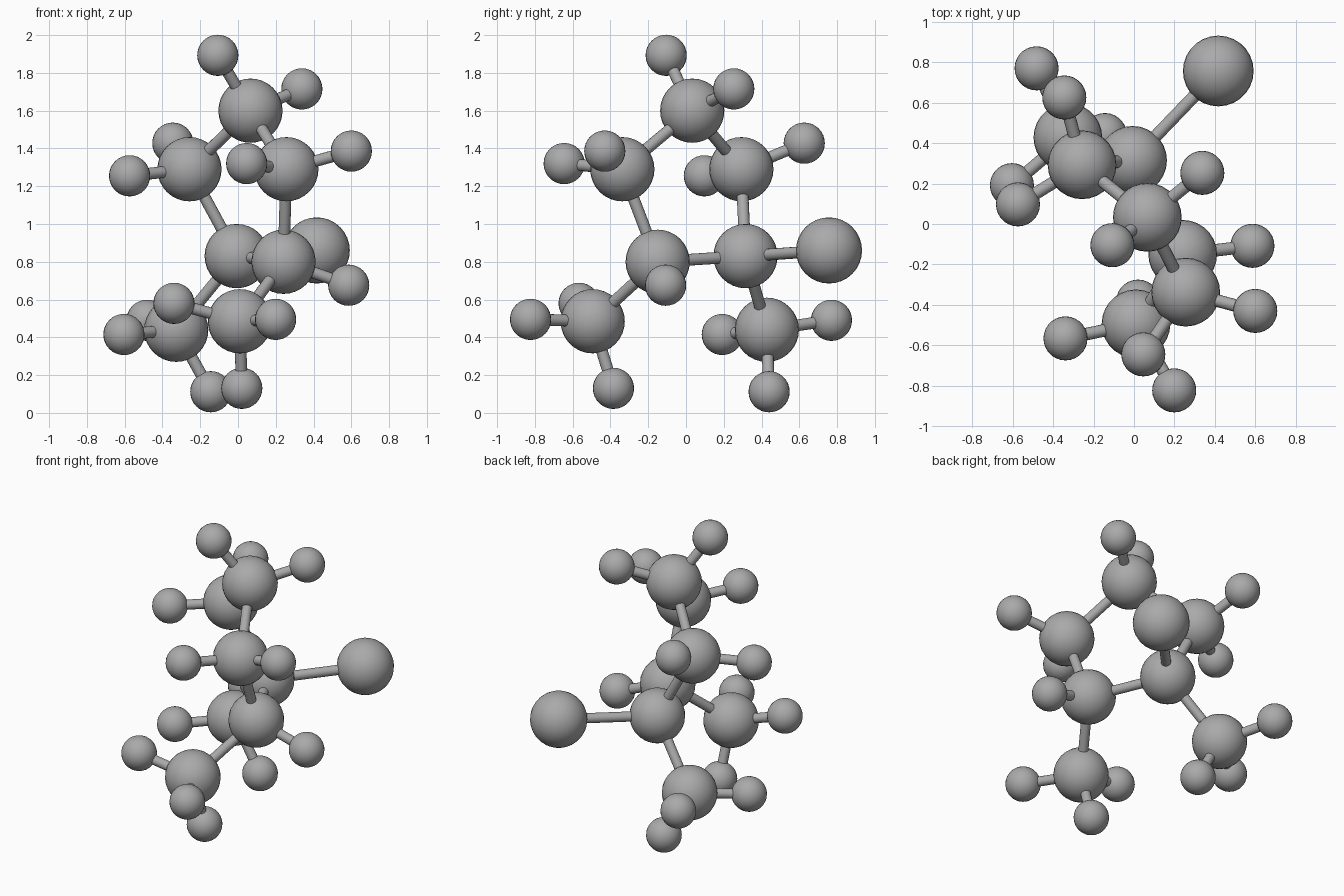
import bpy
from mathutils import Vector

cube = bpy.data.objects.get("Cube")
if cube:
    bpy.data.objects.remove(cube, do_unlink=True)

grey = bpy.data.materials.new("grey")
grey.use_nodes = True
colour = (0.4, 0.4, 0.4, 1)
grey.diffuse_color = colour
grey.node_tree.nodes["Principled BSDF"].inputs["Base Color"].default_value = colour

LARGE, MEDIUM, SMALL, ROD = 0.175, 0.17, 0.109, 0.031


def finish(name):
    obj = bpy.context.object
    obj.name = name
    obj.data.materials.append(grey)
    bpy.ops.object.shade_smooth_by_angle()
    return obj


def ball(name, centre, radius):
    bpy.ops.mesh.primitive_uv_sphere_add(segments=28, ring_count=16, radius=radius, location=centre)
    finish(name)


def rod(name, start, end):
    a, b = Vector(start), Vector(end)
    bpy.ops.mesh.primitive_cylinder_add(vertices=16, radius=ROD, depth=(b - a).length,
                                        location=(a + b) / 2)
    obj = finish(name)
    obj.rotation_euler = (b - a).to_track_quat("Z", "Y").to_euler()


# Medium balls: a five-membered ring plus two hanging branches
centres = {
    "top": (0.066, 0.033, 1.60),
    "upper_right": (-0.257, 0.293, 1.29),
    "upper_left": (0.256, -0.337, 1.29),
    "lower_back": (-0.007, 0.315, 0.83),
    "lower_front": (0.241, -0.15, 0.80),
    "branch_back": (-0.327, 0.428, 0.44),
    "branch_front": (0.01, -0.494, 0.485),
}

# Small balls attached to each medium ball
small = {
    "top": [(-0.107, -0.105, 1.893), (0.338, 0.253, 1.715)],
    "upper_right": [(-0.574, 0.097, 1.255), (-0.345, 0.626, 1.428)],
    "upper_left": [(0.60, -0.43, 1.386), (0.046, -0.645, 1.32)],
    "lower_front": [(0.586, -0.108, 0.676)],
    "branch_back": [(-0.604, 0.192, 0.415), (-0.482, 0.77, 0.49), (-0.144, 0.44, 0.112)],
    "branch_front": [(-0.339, -0.566, 0.58), (0.199, -0.823, 0.495), (0.02, -0.384, 0.13)],
}

# Rods joining the medium balls
links = [
    ("top", "upper_right"), ("top", "upper_left"),
    ("upper_right", "lower_back"), ("upper_left", "lower_front"),
    ("lower_back", "lower_front"),
    ("lower_back", "branch_back"), ("lower_front", "branch_front"),
]

for name, centre in centres.items():
    ball(name + "_ball", centre, MEDIUM)
    for i, point in enumerate(small.get(name, []), 1):
        ball(f"{name}_small_ball_{i}", point, SMALL)
        rod(f"{name}_small_rod_{i}", centre, point)

for a, b in links:
    rod(f"{a}_to_{b}_rod", centres[a], centres[b])

# Large ball at the back
large_centre = (0.417, 0.757, 0.86)
ball("large_ball", large_centre, LARGE)
rod("large_ball_rod", centres["lower_back"], large_centre)
